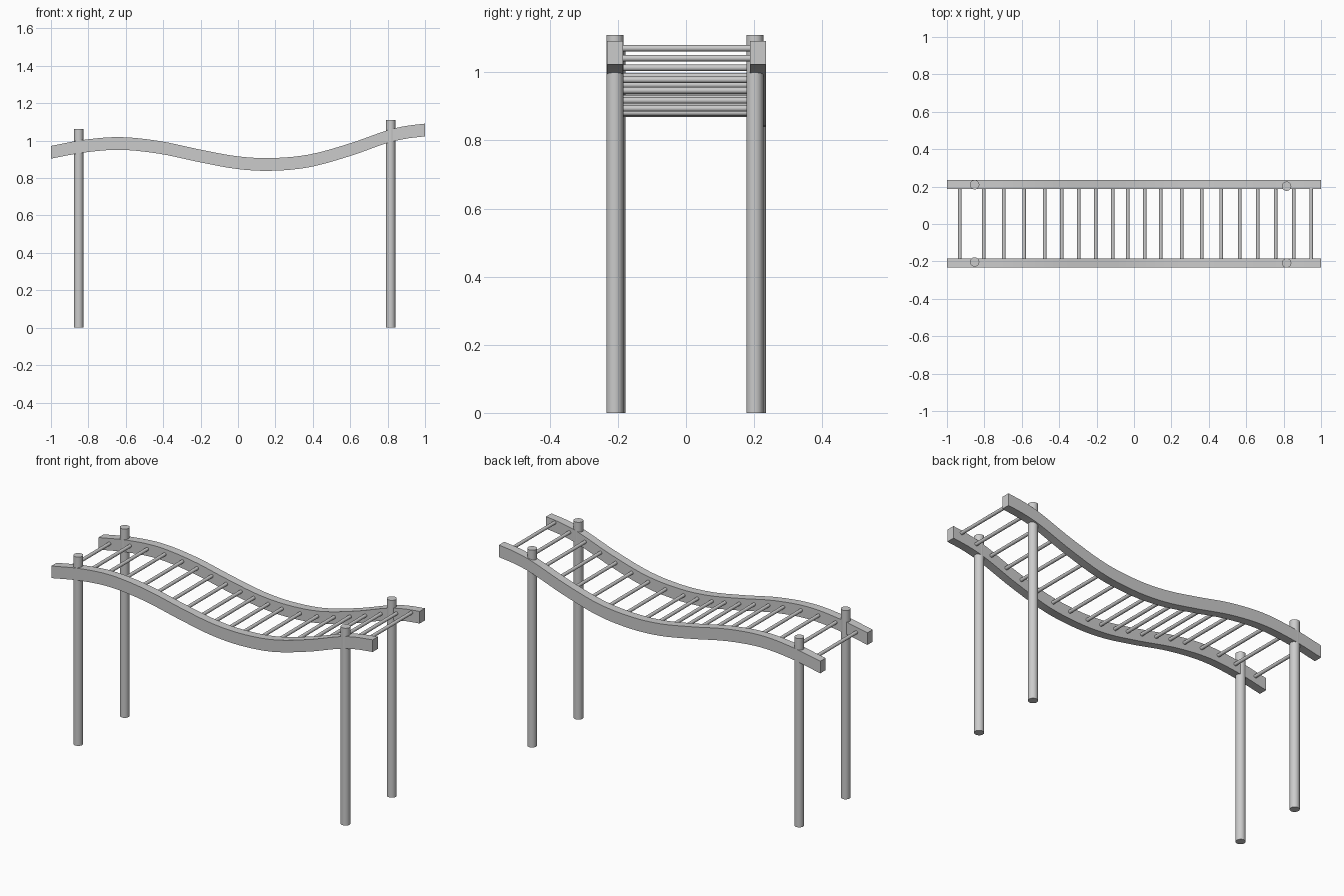
import bpy, bmesh, math
from mathutils import Vector

if "Cube" in bpy.data.objects:
    bpy.data.objects.remove(bpy.data.objects["Cube"])

# Centre line of the wavy rails (x, z)
PATH = [(-1, .938), (-.82, .971), (-.63, .985), (-.42, .964), (-.2, .918), (0, .882),
        (.18, .873), (.38, .892), (.6, .952), (.8, 1.022), (.9, 1.045), (1, 1.057)]


def rail_z(x):
    """Smooth cubic interpolation of the rail height."""
    def slope(k):
        a, b = PATH[max(k - 1, 0)], PATH[min(k + 1, len(PATH) - 1)]
        return (b[1] - a[1]) / (b[0] - a[0])
    i = 0
    while i < len(PATH) - 2 and x > PATH[i + 1][0]:
        i += 1
    (x0, z0), (x1, z1) = PATH[i], PATH[i + 1]
    h = x1 - x0
    t = (x - x0) / h
    return ((2*t**3 - 3*t**2 + 1) * z0 + (t**3 - 2*t**2 + t) * h * slope(i)
            + (3*t**2 - 2*t**3) * z1 + (t**3 - t**2) * h * slope(i + 1))


def finish(bm, name):
    bmesh.ops.recalc_face_normals(bm, faces=bm.faces)
    mesh = bpy.data.meshes.new(name)
    bm.to_mesh(mesh)
    bm.free()
    obj = bpy.data.objects.new(name, mesh)
    bpy.context.collection.objects.link(obj)
    bpy.context.view_layer.objects.active = obj
    bpy.ops.object.select_all(action='DESELECT')
    obj.select_set(True)
    bpy.ops.object.shade_smooth_by_angle(angle=math.radians(35))


def rail(name, y, width=.047, height=.068, n=48):
    bm = bmesh.new()
    rings = []
    for i in range(n + 1):
        x = -1 + 2 * i / n
        z = rail_z(x)
        rings.append([bm.verts.new((x, y + a * width / 2, z + b * height / 2))
                      for a, b in ((-1, -1), (1, -1), (1, 1), (-1, 1))])
    for r, s in zip(rings, rings[1:]):
        for k in range(4):
            bm.faces.new((r[k], r[(k + 1) % 4], s[(k + 1) % 4], s[k]))
    bm.faces.new(rings[0])
    bm.faces.new(rings[-1])
    finish(bm, name)


def rod(name, start, end, radius, sides):
    a, b = Vector(start), Vector(end)
    bm = bmesh.new()
    bmesh.ops.create_cone(bm, cap_ends=True, segments=sides, radius1=radius,
                          radius2=radius, depth=(b - a).length)
    rot = (b - a).to_track_quat('Z', 'Y').to_matrix()
    bmesh.ops.rotate(bm, verts=bm.verts, matrix=rot)
    bmesh.ops.translate(bm, verts=bm.verts, vec=(a + b) / 2)
    finish(bm, name)


# Side rails
rail("front_rail", -.208)
rail("back_rail", .211)

# Four posts, the right pair taller
for name, x, y, top in (("left_front_post", -.852, -.203, 1.062),
                        ("left_back_post", -.852, .21, 1.062),
                        ("right_front_post", .816, -.209, 1.11),
                        ("right_back_post", .816, .202, 1.11)):
    rod(name, (x, y, 0), (x, y, top), .025, 24)

# Rungs, bunched towards the middle
RUNGS = [-.931, -.803, -.696, -.587, -.477, -.386, -.295, -.204, -.113, -.033,
         .058, .143, .256, .363, .467, .566, .662, .758, .855, .948]
for i, x in enumerate(RUNGS):
    z = rail_z(x) + (.019 if x > .9 else .005)
    rod(f"rung_{i + 1}", (x, -.195, z), (x, .195, z), .0095, 12)
